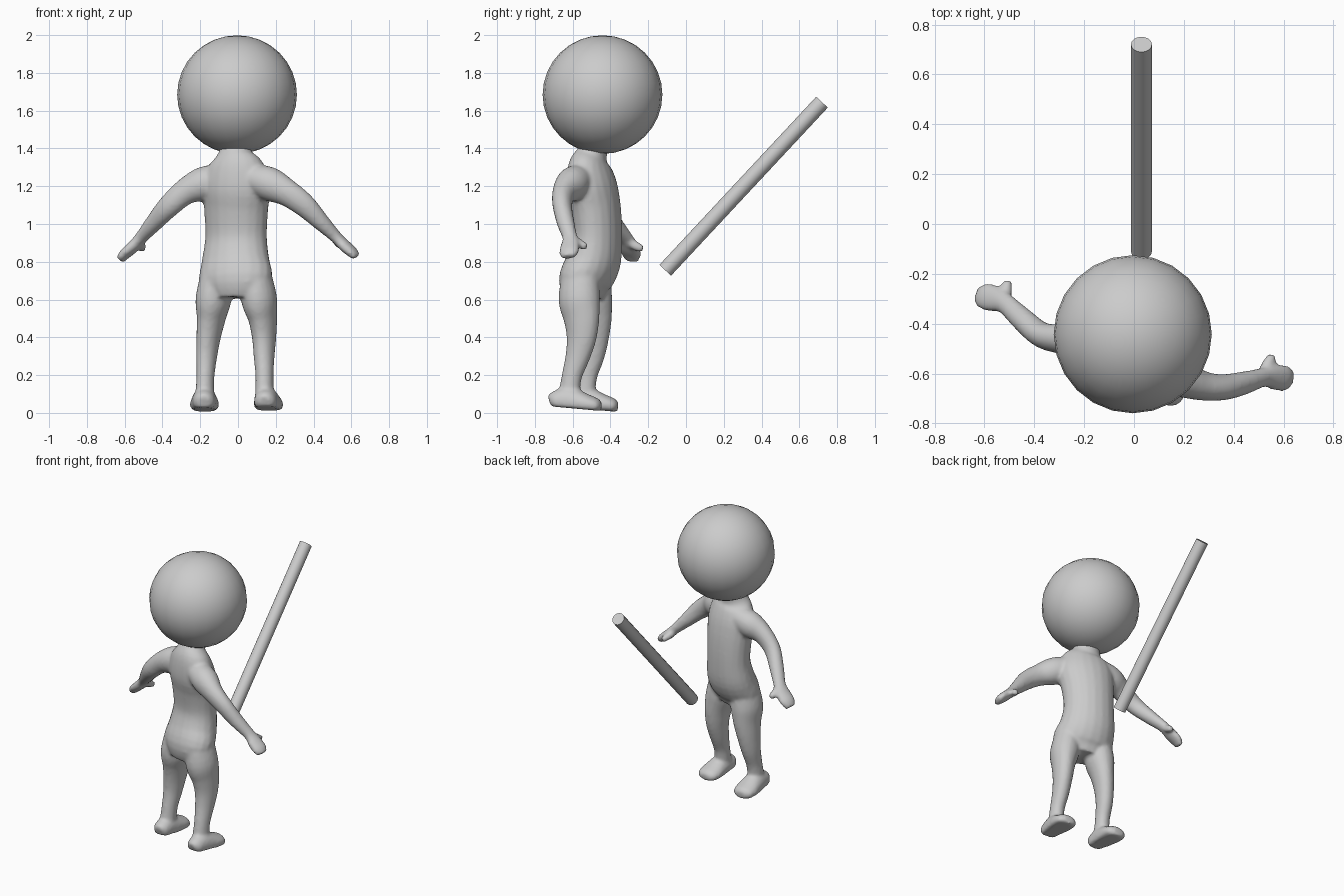
import bpy, bmesh, math
from mathutils import Vector

if "Cube" in bpy.data.objects:
    bpy.data.objects.remove(bpy.data.objects["Cube"])

TURN = math.radians(20)                       # figure is turned slightly towards +x
SIDE = Vector((math.cos(TURN), -math.sin(TURN), 0))
FORE = Vector((math.sin(TURN), math.cos(TURN), 0))

grey = bpy.data.materials.new("plain_grey")
grey.diffuse_color = (0.6, 0.6, 0.6, 1)
grey.use_nodes = True
grey.node_tree.nodes["Principled BSDF"].inputs["Base Color"].default_value = grey.diffuse_color


def spline(rings, steps=4):
    """Catmull-Rom interpolation of (x, y, z, width, depth) rings."""
    out = []
    last = len(rings) - 1
    for i in range(last):
        p0, p1, p2, p3 = (rings[min(max(i + k, 0), last)] for k in (-1, 0, 1, 2))
        for s in range(steps):
            t = s / steps
            out.append([0.5 * (2 * b + (c - a) * t + (2 * a - 5 * b + 4 * c - d) * t * t
                               + (3 * b - a - 3 * c + d) * t ** 3)
                        for a, b, c, d in zip(p0, p1, p2, p3)])
    return out + [list(rings[-1])]


def loft(bm, rings, ref, floor=None, n=20):
    """Closed tube of ellipses square to the path; first radius lies along ref."""
    rings = spline(rings)
    pts = [Vector(r[:3]) for r in rings]
    loops = []
    for i, r in enumerate(rings):
        t = (pts[min(i + 1, len(pts) - 1)] - pts[max(i - 1, 0)]).normalized()
        u = (ref - t * ref.dot(t)).normalized()
        v = t.cross(u)
        loop = []
        for k in range(n):
            a = 2 * math.pi * k / n
            p = pts[i] + u * r[3] * math.cos(a) + v * r[4] * math.sin(a)
            if floor:
                p.z = max(p.z, floor(p.y))
            loop.append(bm.verts.new(p))
        loops.append(loop)
    faces = [bm.faces.new(loops[0][::-1]), bm.faces.new(loops[-1])]
    for a, b in zip(loops, loops[1:]):
        faces += [bm.faces.new((a[k], a[(k + 1) % n], b[(k + 1) % n], b[k])) for k in range(n)]
    bmesh.ops.recalc_face_normals(bm, faces=faces)


def foot(bm, heel, toe, sole):
    """Flat-soled foot from heel to toe; sole is the floor height at heel and toe."""
    h, t = Vector((*heel, 0)), Vector((*toe, 0))
    side = (t - h).cross(Vector((0, 0, 1)))
    profile = [(0, .03, .035, .055), (.08, .054, .055, .06), (.3, .064, .075, .062),
               (.5, .071, .072, .055), (.75, .078, .05, .045), (.92, .068, .04, .035),
               (1, .035, .022, .032)]
    rings = [(*h.lerp(t, s).xy, z, w, d) for s, w, d, z in profile]
    slope = (sole[1] - sole[0]) / (toe[1] - heel[1])
    loft(bm, rings, side, lambda y: sole[0] + slope * (y - heel[1]))


bm = bmesh.new()
# torso and neck
loft(bm, [(-.01, -.47, 1.46, .085, .075), (-.015, -.495, 1.38, .088, .078),
          (-.012, -.512, 1.31, .155, .105), (-.01, -.50, 1.2, .188, .128),
          (-.01, -.477, 1.08, .175, .127), (-.01, -.467, .93, .168, .124),
          (-.013, -.488, .8, .185, .137), (-.013, -.535, .7, .2, .132),
          (-.013, -.545, .61, .15, .1)], SIDE)
# legs
loft(bm, [(.09, -.56, .73, .085, .1), (.112, -.565, .6, .093, .112), (.131, -.553, .5, .074, .098),
          (.138, -.553, .4, .062, .082), (.138, -.573, .3, .054, .067), (.14, -.603, .2, .047, .055),
          (.14, -.617, .12, .048, .056), (.14, -.63, .06, .05, .058)], SIDE)
loft(bm, [(-.11, -.5, .73, .085, .1), (-.13, -.5, .6, .093, .112), (-.142, -.488, .5, .074, .098),
          (-.156, -.487, .4, .062, .082), (-.166, -.497, .3, .054, .067), (-.172, -.522, .2, .047, .055),
          (-.175, -.535, .12, .048, .056), (-.175, -.548, .06, .05, .058)], SIDE)
# feet
foot(bm, (.14, -.72), (.17, -.448), (.035, .01))
foot(bm, (-.18, -.635), (-.176, -.36), (.03, .005))
# arms with flattened hands
loft(bm, [(.08, -.56, 1.24, .08, .08), (.17, -.605, 1.21, .085, .09), (.26, -.645, 1.165, .062, .072),
          (.35, -.655, 1.1, .052, .063), (.44, -.638, 1.01, .047, .046), (.52, -.615, .93, .04, .032),
          (.565, -.615, .885, .052, .031), (.605, -.62, .85, .053, .028),
          (.628, -.622, .825, .038, .02)], FORE)
loft(bm, [(-.1, -.46, 1.24, .08, .08), (-.19, -.46, 1.21, .085, .09), (-.28, -.462, 1.17, .062, .07),
          (-.37, -.445, 1.09, .052, .06), (-.45, -.38, 1.0, .047, .046), (-.515, -.32, .925, .042, .033),
          (-.56, -.3, .875, .054, .031), (-.6, -.29, .84, .053, .028),
          (-.625, -.288, .808, .038, .02)], FORE)
# thumbs
loft(bm, [(.52, -.605, .92, .026, .026), (.535, -.565, .897, .025, .025),
          (.557, -.528, .878, .02, .02)], SIDE, n=10)
loft(bm, [(-.52, -.31, .91, .026, .026), (-.512, -.265, .883, .025, .025),
          (-.508, -.228, .868, .02, .02)], SIDE, n=10)

mesh = bpy.data.meshes.new("body")
bm.to_mesh(mesh)
bm.free()
mesh.materials.append(grey)
body = bpy.data.objects.new("body", mesh)
bpy.context.collection.objects.link(body)
# fuse the overlapping limbs into one soft skin
fuse = body.modifiers.new("fuse", 'REMESH')
fuse.mode = 'VOXEL'
fuse.voxel_size = 0.011
fuse.use_smooth_shade = True
soften = body.modifiers.new("soften", 'SMOOTH')
soften.factor = 0.5
soften.iterations = 5

# head
bpy.ops.mesh.primitive_uv_sphere_add(segments=24, ring_count=16, radius=.317,
                                     location=(-.005, -.442, 1.685))
head = bpy.context.object
head.name = "head"
head.scale = (1, 1, .99)
head.data.materials.append(grey)
bpy.ops.object.shade_smooth()

# leaning rod behind the figure's front
low, high = Vector((.03, -.11, .755)), Vector((.03, .72, 1.645))
bpy.ops.mesh.primitive_cylinder_add(vertices=16, radius=.042, depth=(high - low).length,
                                    location=(low + high) / 2)
rod = bpy.context.object
rod.name = "rod"
rod.rotation_euler = (high - low).to_track_quat('Z', 'Y').to_euler()
rod.data.materials.append(grey)
bpy.ops.object.shade_smooth_by_angle(angle=math.radians(40))
